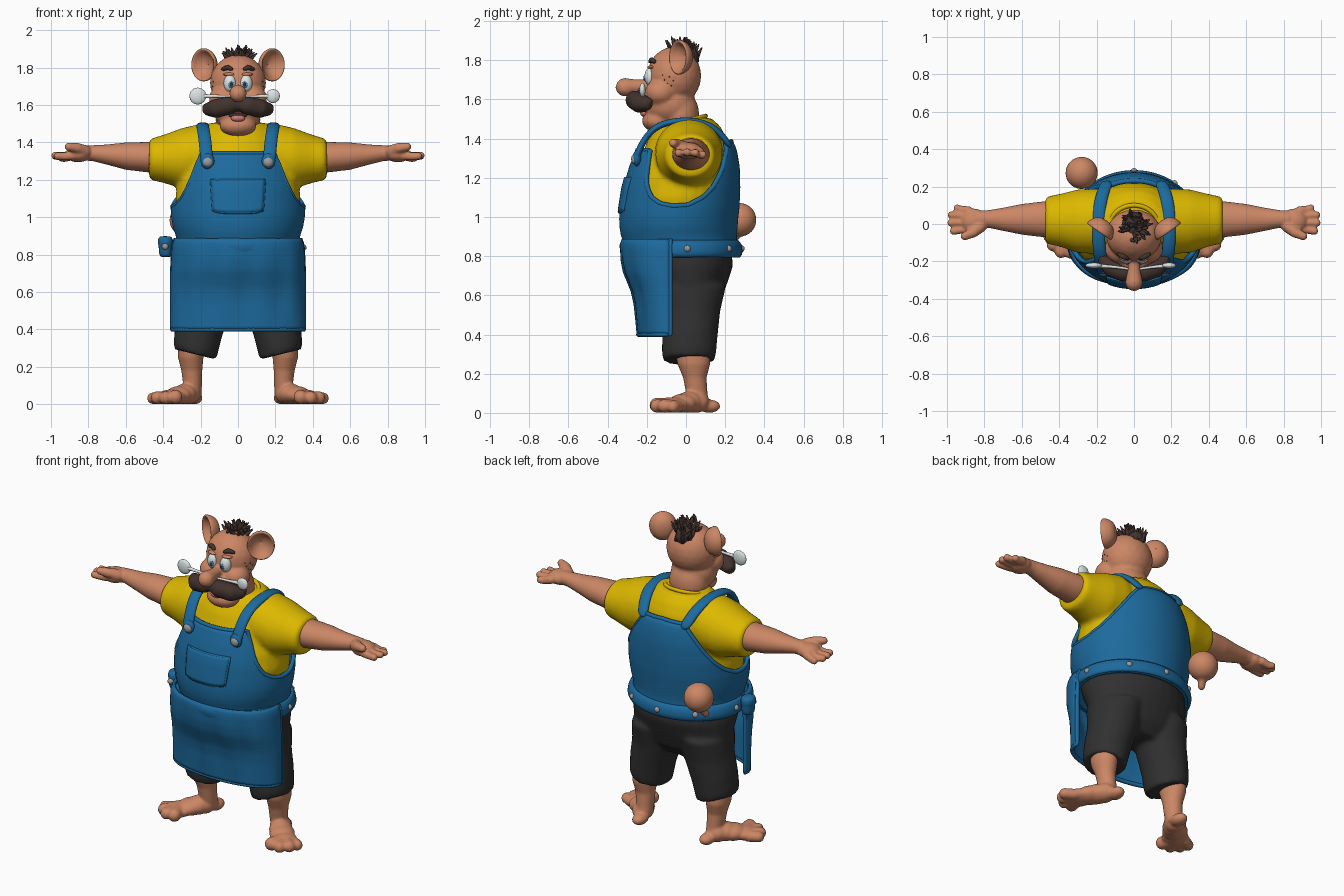
import bpy, bmesh, math, random
from mathutils import Vector, Matrix

if "Cube" in bpy.data.objects:
    bpy.data.objects.remove(bpy.data.objects["Cube"])

random.seed(4)
COLORS = {"skin": (.60, .24, .13), "shirt_yellow": (.72, .48, .0), "apron_blue": (.012, .145, .34),
          "trouser_black": (.03, .03, .03), "hair_brown": (.055, .034, .028), "white": (.72, .78, .78),
          "metal_grey": (.32, .33, .34), "eye_blue": (.08, .3, .5), "tongue_pink": (.65, .2, .17)}
MATS = {}
for key, c in COLORS.items():
    MATS[key] = bpy.data.materials.new(key)
    MATS[key].diffuse_color = (*c, 1)


def finish(bm, name, mat, voxel=0, mirror=False, thick=0, subsurf=0, smooth=4):
    bmesh.ops.recalc_face_normals(bm, faces=bm.faces)
    for f in bm.faces:
        f.smooth = True
    me = bpy.data.meshes.new(name)
    bm.to_mesh(me)
    bm.free()
    me.materials.append(MATS[mat])
    ob = bpy.data.objects.new(name, me)
    bpy.context.collection.objects.link(ob)
    if thick:
        m = ob.modifiers.new("thickness", 'SOLIDIFY')
        m.thickness, m.offset = thick, 0
    if subsurf:
        ob.modifiers.new("round", 'SUBSURF').levels = subsurf
        ob.modifiers["round"].render_levels = subsurf
    if voxel:
        m = ob.modifiers.new("blend", 'REMESH')
        m.mode, m.voxel_size, m.use_smooth_shade = 'VOXEL', voxel, True
        m = ob.modifiers.new("soften", 'SMOOTH')
        m.factor, m.iterations = .5, smooth
    if mirror:
        ob.modifiers.new("mirror", 'MIRROR')
    return ob


def ball(bm, c, r, sub=3):
    r = (r, r, r) if isinstance(r, (int, float)) else r
    bmesh.ops.create_icosphere(bm, subdivisions=sub, radius=1,
                               matrix=Matrix.Translation(c) @ Matrix.Diagonal((*r, 1)))


def chain(bm, pts):
    """Overlapping balls along x, y, z, radius points."""
    for a, b in zip(pts, pts[1:]):
        a, b = Vector(a), Vector(b)
        n = max(2, int((b.xyz - a.xyz).length / (min(a.w, b.w) * .35)))
        for i in range(n + 1):
            p = a.lerp(b, i / n)
            ball(bm, p.xyz, p.w, 2)


def loft(bm, rings, axis='z', n=28):
    """Rings: position on the axis, then centre and radius for the two other axes."""
    loops = []
    for t, ca, ra, cb, rb in rings:
        loop = []
        for i in range(n):
            w = 2 * math.pi * i / n
            a, b = ca + ra * math.cos(w), cb + rb * math.sin(w)
            loop.append(bm.verts.new((a, b, t) if axis == 'z' else (t, a, b)))
        loops.append(loop)
    for p, q in zip(loops, loops[1:]):
        for i in range(n):
            bm.faces.new((p[i], p[(i + 1) % n], q[(i + 1) % n], q[i]))
    bm.faces.new(loops[0])
    bm.faces.new(loops[-1])


def sheet(bm, fn, nu, nv, closed=False):
    g = [[bm.verts.new(fn(u / nu, v / nv)) for v in range(nv + 1)] for u in range(nu + (not closed))]
    for u in range(nu):
        for v in range(nv):
            a, b = g[u], g[(u + 1) % len(g)]
            bm.faces.new((a[v], b[v], b[v + 1], a[v + 1]))


def tube(name, pts, r, mat, closed=True):
    bm, n, k = bmesh.new(), len(pts), 8
    pts, loops = [Vector(p) for p in pts], []
    for i, p in enumerate(pts):
        t = (pts[(i + 1) % n] - pts[i - 1]) if closed else pts[min(i + 1, n - 1)] - pts[max(i - 1, 0)]
        q = t.to_track_quat('Z', 'Y')
        loops.append([bm.verts.new(p + q @ Vector((r * math.cos(j * math.tau / k), r * math.sin(j * math.tau / k), 0)))
                      for j in range(k)])
    for i in range(n if closed else n - 1):
        a, b = loops[i], loops[(i + 1) % n]
        s = min(range(k), key=lambda s: (a[0].co - b[s].co).length)
        for j in range(k):
            bm.faces.new((a[j], a[(j + 1) % k], b[(j + 1 + s) % k], b[(j + s) % k]))
    return finish(bm, name, mat)


def interp(table, t):
    for a, b in zip(table, table[1:]):
        if t <= b[0]:
            k = max(0, (t - a[0]) / (b[0] - a[0]))
            return [x + (y - x) * k for x, y in zip(a[1:], b[1:])]
    return list(table[-1][1:])


def balls(name, items, mat, mirror=False, **kw):
    bm = bmesh.new()
    for c, r in items:
        ball(bm, c, r)
    return finish(bm, name, mat, mirror=mirror, **kw)


# Shirt with sleeves
bm = bmesh.new()
loft(bm, [(.95, 0, .31, -.035, .27), (1.1, 0, .335, -.03, .265), (1.2, 0, .325, -.02, .25), (1.3, 0, .285, -.003, .23),
          (1.4, 0, .24, .008, .2), (1.46, 0, .2, .012, .165), (1.505, 0, .15, .015, .115)])
for s in (1, -1):
    loft(bm, [(s * .05, .015, .14, 1.33, .155), (s * .2, .015, .175, 1.33, .17), (s * .3, .015, .17, 1.315, .162),
              (s * .4, .02, .14, 1.312, .128), (s * .46, .02, .128, 1.31, .113), (s * .475, .02, .115, 1.31, .1)], 'x')
finish(bm, "shirt", "shirt_yellow", .013, smooth=6)
tube("shirt_collar", [(.135 * math.sin(a), -.025 - .125 * math.cos(a), 1.48 - .035 * math.cos(a))
                      for a in [i * math.tau / 40 for i in range(40)]], .012, "shirt_yellow")

# Apron body, its upper edge dips under the arms
BODY = [(.8, .33, -.3, .26), (.88, .318, -.312, .25), (.91, .325, -.323, .25), (.95, .338, -.33, .253), (1.0, .347, -.331, .257),
        (1.05, .35, -.326, .263), (1.15, .346, -.31, .267), (1.25, .322, -.282, .265), (1.34, .285, -.247, .25),
        (1.42, .24, -.2, .215), (1.5, .17, -.13, .13)]
EDGE = [(0, 1.34), (43, 1.34), (45, 1.28), (48, 1.205), (52, 1.15), (59, 1.1), (70, 1.067), (83, 1.055), (98, 1.06),
        (113, 1.1), (124, 1.155), (133, 1.225), (142, 1.31), (150, 1.375), (180, 1.385)]


def body(a, z, out=0):
    rx, y0, y1 = interp(BODY, z)
    return Vector(((rx + out) * math.sin(a), (y0 + y1) / 2 - ((y1 - y0) / 2 + out) * math.cos(a), z))


def edge(a):
    d = abs(math.degrees((a + math.pi) % math.tau - math.pi))
    return interp(EDGE, d)[0]


bm = bmesh.new()
sheet(bm, lambda u, v: body(u * math.tau, .8 + (edge(u * math.tau) - .8) * v), 120, 20, True)
finish(bm, "apron_body", "apron_blue", thick=.02)
tube("apron_edge", [body(i * math.tau / 120, edge(i * math.tau / 120)) for i in range(120)], .013, "apron_blue")

# Belt
bm = bmesh.new()
sheet(bm, lambda u, v: body(u * math.tau, .8 + .075 * v, .022 - .014 * abs(2 * v - 1) ** 3), 64, 8, True)
finish(bm, "belt", "apron_blue", thick=.02)


# Apron skirt hanging in front
def skirt(u, v):
    a, z = (u - .5) * math.pi, .885 - .485 * v
    d = interp([(.4, .163), (.55, .174), (.62, .188), (.67, .208), (.72, .23), (.78, .243), (.86, .248), (.89, .238)], z)[0]
    fold = .006 * math.sin(11 * a) * math.sin(math.pi * v) * math.cos(a)
    w = interp([(.4, .352), (.7, .352), (.85, .345), (.89, .33)], z)[0]
    return Vector((w * math.sin(a), -.08 - d * max(0, math.cos(a)) ** .8 + fold, z))


bm = bmesh.new()
sheet(bm, skirt, 48, 24)
finish(bm, "apron_skirt", "apron_blue", thick=.018)
hem = [skirt(0, i / 20) for i in range(21)] + [skirt(i / 40, 1) for i in range(1, 41)] + [skirt(1, 1 - i / 20) for i in range(1, 21)]
tube("skirt_hem", hem, .012, "apron_blue", False)


# Bib pocket
def pocket(u, v):
    x, z = (u - .5) * (.255 + .02 * v), 1.025 + .172 * v + .012 * abs(2 * u - 1) ** 4 * (1 - v)
    return body(math.asin(x / interp(BODY, z)[0]), z, .012)


bm = bmesh.new()
sheet(bm, pocket, 16, 10)
finish(bm, "bib_pocket", "apron_blue", thick=.016)
rim = [pocket(i / 10, 0) for i in range(11)] + [pocket(1, i / 8) for i in range(1, 9)]
rim += [pocket(1 - i / 10, 1) for i in range(1, 11)] + [pocket(0, 1 - i / 8) for i in range(1, 8)]
tube("pocket_seam", rim, .008, "apron_blue")

# Shoulder straps
path = [Vector(p) for p in [(.165, -.256, 1.28), (.17, -.243, 1.34), (.177, -.198, 1.42), (.186, -.14, 1.47), (.19, -.05, 1.492),
                            (.188, .05, 1.492), (.178, .13, 1.466), (.16, .185, 1.417), (.142, .232, 1.35)]]
bm, rows = bmesh.new(), []
for i, p in enumerate(path):
    t = path[min(i + 1, 8)] - path[max(i - 1, 0)]
    nrm = Vector((1, 0, 0)).cross(t).normalized()
    rows.append([bm.verts.new(p + Vector((sx * .037, 0, 0)) + nrm * (sn * .018)) for sx, sn in ((-1, -1), (1, -1), (1, 1), (-1, 1))])
for a, b in zip(rows, rows[1:]):
    for j in range(4):
        bm.faces.new((a[j], a[(j + 1) % 4], b[(j + 1) % 4], b[j]))
bm.faces.new(rows[0])
bm.faces.new(rows[-1])
finish(bm, "shoulder_strap", "apron_blue", mirror=True, subsurf=2)

# Buttons and rivets
balls("strap_end", [((.163, -.25, 1.3), (.037, .022, .042))], "apron_blue", True)
balls("bib_button", [((.162, -.262, 1.295), (.027, .018, .027))], "metal_grey", True)
balls("belt_rivet", [(body(math.radians(d), .838, .026), .018) for d in (96, 142, 180, 218, 264)], "metal_grey")

# Side pouch
bm = bmesh.new()
loft(bm, [(.787, -.385, .025, -.06, .03), (.795, -.388, .036, -.06, .045), (.85, -.388, .036, -.06, .045),
          (.856, -.388, .042, -.06, .05), (.885, -.388, .042, -.06, .05), (.9, -.388, .03, -.06, .035)], n=16)
finish(bm, "side_pouch", "apron_blue", subsurf=1)
balls("pouch_rivet", [((-.39, -.106, .843), .018)], "metal_grey")

# Trousers
bm = bmesh.new()
loft(bm, [(.5, 0, .2, .02, .1), (.57, 0, .28, .025, .15), (.66, 0, .315, .02, .19), (.75, 0, .325, .005, .235), (.85, 0, .32, -.02, .25)])
for s in (1, -1):
    loft(bm, [(.265, s * .228, .112, .015, .13), (.3, s * .226, .118, .015, .138), (.4, s * .21, .126, .02, .142),
              (.52, s * .175, .145, .025, .15), (.65, s * .16, .15, .025, .18)])
for v in bm.verts:
    if v.co.z < .42:
        v.co.z += (abs(v.co.x) - .22) * .25
finish(bm, "trousers", "trouser_black", .014)

# Bare legs and feet with four toes
bm = bmesh.new()
loft(bm, [(.04, .238, .044, .07, .05), (.1, .243, .05, .055, .055), (.18, .247, .056, .045, .06),
          (.25, .253, .068, .04, .084), (.34, .245, .078, .03, .092)])
for p, r in [((.232, .118, .034), (.042, .058, .034)), ((.26, .05, .056), (.06, .07, .056)), ((.285, .015, .055), (.066, .07, .055)),
             ((.315, -.015, .049), (.072, .075, .049)), ((.355, -.06, .04), (.078, .078, .04))]:
    ball(bm, p, r)
for x, y, r in ((.335, -.148, .04), (.39, -.148, .036), (.432, -.112, .036), (.454, -.067, .033)):
    chain(bm, [(.36 + (x - .36) * .5, y * .6, r, r), (x, y, r * .98, r)])
finish(bm, "leg_and_foot", "skin", .008, True, smooth=4)

# Arms and open hands, palms up
bm = bmesh.new()
loft(bm, [(.38, .025, .1, 1.318, .09), (.5, .025, .094, 1.322, .08), (.6, .025, .082, 1.327, .073),
          (.7, .025, .062, 1.335, .054), (.78, .027, .047, 1.343, .042), (.83, .025, .046, 1.343, .04)], 'x')
ball(bm, (.855, .015, 1.337), (.07, .068, .043))
chain(bm, [(.82, -.01, 1.352, .036), (.86, -.045, 1.37, .029), (.905, -.065, 1.377, .023)])
for y0, y1, x1, z1 in ((-.026, -.038, .965, 1.327), (.008, .006, .978, 1.33), (.042, .048, .976, 1.327), (.07, .085, .945, 1.318)):
    chain(bm, [(.885, y0, 1.33, .026), (.93, (y0 + y1) / 2, z1 - .002, .022), (x1, y1, z1, .021)])
finish(bm, "arm_and_hand", "skin", .007, True, smooth=3)

# Head, muzzle, nose and neck
bm = bmesh.new()
for p, r in [((0, -.06, 1.72), (.15, .138, .15)), ((0, -.085, 1.575), (.132, .135, .115)), ((0, -.03, 1.52), (.12, .098, .13)),
             ((0, -.19, 1.6), (.1, .07, .05)), ((0, -.145, 1.49), (.1, .08, .058)), ((.078, -.13, 1.635), (.078, .08, .07)),
             ((-.078, -.13, 1.635), (.078, .08, .07))]:
    ball(bm, p, r)
chain(bm, [(0, -.18, 1.67, .032), (0, -.25, 1.667, .036), (0, -.312, 1.662, .049)])
finish(bm, "head", "skin", .01)

# Cupped ears
bm = bmesh.new()
prof = [(.001, .056), (.036, .054), (.064, .038), (.082, .006), (.085, -.014), (.077, -.021), (.066, -.008), (.045, .022), (.001, .034)]
turn = Matrix.Translation((.178, -.028, 1.815)) @ Matrix.Rotation(math.radians(35), 4, 'Z')


def ear(u, v):
    r, d = prof[round(v * 8)]
    return turn @ Vector((.95 * r * math.cos(u * math.tau), d, r * 1.07 * math.sin(u * math.tau)))


sheet(bm, ear, 28, 8, True)
finish(bm, "ear", "skin", mirror=True, subsurf=1)

# Eyes, lids and brows
balls("eye_white", [((.043, -.182, 1.716), (.034, .03, .047))], "white", True)
balls("eye_iris", [((.037, -.209, 1.71), (.014, .006, .018))], "eye_blue", True)
balls("eye_pupil", [((.036, -.2135, 1.709), (.008, .004, .011))], "trouser_black", True)
balls("eyelid", [((.046, -.172, 1.764), (.034, .026, .01))], "skin", True)
bm = bmesh.new()
chain(bm, [(.034, -.184, 1.792, .01), (.055, -.176, 1.801, .015), (.08, -.162, 1.793, .012)])
finish(bm, "eyebrow", "hair_brown", .006, True, smooth=1)

# Moustache and mouth
bm = bmesh.new()
for s in (1, -1):
    chain(bm, [(0, -.258, 1.607, .036), (s * .055, -.26, 1.596, .051), (s * .115, -.236, 1.582, .053),
               (s * .155, -.205, 1.578, .038), (s * .175, -.185, 1.594, .015)])
finish(bm, "moustache", "hair_brown", .009, smooth=3)
balls("mouth", [((0, -.2, 1.545), (.05, .026, .016))], "hair_brown")
balls("tongue", [((0, -.212, 1.53), (.038, .022, .02))], "tongue_pink")

# White whisker rods with round ends
for s, x, r in ((1, .187, .037), (-1, .215, .045)):
    bm = bmesh.new()
    chain(bm, [(s * .03, -.24, 1.648, .007), (s * .1, -.23, 1.647, .008), (s * x, -.222, 1.648, .012)])
    ball(bm, (s * x, -.222, 1.648), (r, .016, r))
    finish(bm, "whisker_rod", "white")

# Freckles on the cheeks
spots = []
for y, z in ((-.11, 1.7), (-.085, 1.715), (-.065, 1.695), (-.095, 1.68), (-.12, 1.725), (-.075, 1.67)):
    k = 1 - ((y + .06) / .138) ** 2 - ((z - 1.72) / .15) ** 2
    spots.append(((.147 * math.sqrt(k), y, z), (.003, .0035, .0035)))
balls("freckle", spots, "hair_brown", True)

# Hair tuft of tapered locks, sweeping down the back
bm = bmesh.new()
ball(bm, (0, -.012, 1.815), (.06, .078, .064))
for i in range(60):
    a, q = random.uniform(0, math.tau), math.sqrt(random.random())
    side, back = q * math.cos(a), q * math.sin(a)
    base = Vector((.056 * side, -.015 + .072 * back, 1.868 - .03 * q * q - .035 * max(0, back)))
    d = Vector((.75 * side + random.uniform(-.5, .6), .4 * back + random.uniform(-.5, .3), 1)).normalized()
    m = Matrix.Translation(base + d * .018) @ d.to_track_quat('Z', 'Y').to_matrix().to_4x4()
    bmesh.ops.create_cone(bm, cap_ends=True, segments=7, radius1=.021, radius2=.003, depth=random.uniform(.05, .1), matrix=m)
finish(bm, "hair_tuft", "hair_brown")

# Tail with a round tip
bm = bmesh.new()
ball(bm, (-.28, .273, .985), .087)
chain(bm, [(-.285, .262, .92, .026), (-.3, .235, .875, .022)])
finish(bm, "tail", "skin", .009)

for m in bpy.data.materials:
    if m.users and not m.is_grease_pencil:
        m.use_nodes = True
        m.node_tree.nodes["Principled BSDF"].inputs["Base Color"].default_value = m.diffuse_color
